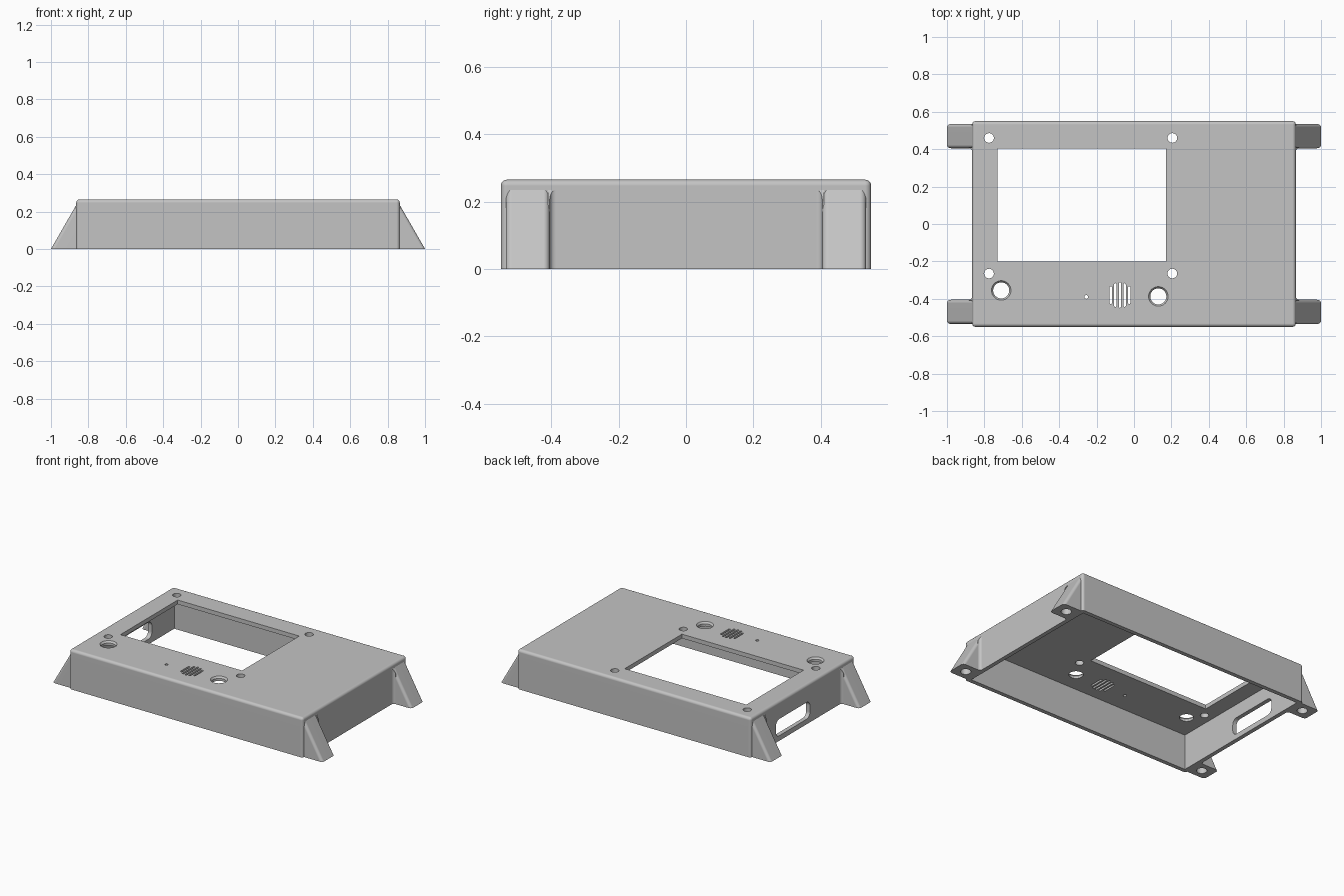
import bpy, bmesh, math
from mathutils import Vector, Matrix

old = bpy.data.objects.get("Cube")
if old:
    bpy.data.objects.remove(old, do_unlink=True)

HALF_X, HALF_Y, HEIGHT = 0.865, 0.55, 0.265
WALL, ROUND = 0.028, 0.018

grey = bpy.data.materials.new("light_grey_plastic")
grey.use_nodes = True
colour = (0.55, 0.55, 0.55, 1)
grey.diffuse_color = colour
grey.node_tree.nodes["Principled BSDF"].inputs["Base Color"].default_value = colour


def make_object(name, bm):
    bmesh.ops.recalc_face_normals(bm, faces=bm.faces)
    mesh = bpy.data.meshes.new(name)
    bm.to_mesh(mesh)
    bm.free()
    mesh.materials.append(grey)
    obj = bpy.data.objects.new(name, mesh)
    bpy.context.collection.objects.link(obj)
    return obj


def add_prism(bm, outline, low, high, top_scale=1.0):
    """Extrude an XY outline from low to high, scaling the upper end about its middle."""
    middle = sum((Vector(p) for p in outline), Vector((0, 0))) / len(outline)
    bottom = [bm.verts.new((x, y, low)) for x, y in outline]
    top = [bm.verts.new((*(middle + (Vector(p) - middle) * top_scale), high)) for p in outline]
    bm.faces.new(bottom)
    bm.faces.new(top)
    for i in range(len(outline)):
        j = (i + 1) % len(outline)
        bm.faces.new((bottom[i], bottom[j], top[j], top[i]))


def rectangle(x0, x1, y0, y1):
    return [(x0, y0), (x1, y0), (x1, y1), (x0, y1)]


def circle(x, y, radius, sides=32):
    return [(x + radius * math.cos(math.tau * i / sides),
             y + radius * math.sin(math.tau * i / sides)) for i in range(sides)]


def rounded_rectangle(x, y, half_w, half_h, radius, steps=6):
    points = []
    for corner, (sx, sy) in enumerate([(1, 1), (-1, 1), (-1, -1), (1, -1)]):
        for i in range(steps + 1):
            a = (corner + i / steps) * math.pi / 2
            points.append((x + sx * (half_w - radius) + radius * math.cos(a),
                           y + sy * (half_h - radius) + radius * math.sin(a)))
    return points


def cut(obj, outline, low, high, top_scale=1.0, matrix=None):
    bm = bmesh.new()
    add_prism(bm, outline, low, high, top_scale)
    if matrix:
        bm.transform(matrix)
    cutter = make_object("cutter", bm)
    cutter.hide_render = True
    mod = obj.modifiers.new("cut", "BOOLEAN")
    mod.operation, mod.solver, mod.object = "DIFFERENCE", "EXACT", cutter
    bpy.context.view_layer.objects.active = obj
    bpy.ops.object.modifier_apply(modifier=mod.name)
    bpy.data.objects.remove(cutter, do_unlink=True)


def smooth(obj):
    bpy.ops.object.select_all(action="DESELECT")
    obj.select_set(True)
    bpy.context.view_layer.objects.active = obj
    bpy.ops.object.shade_smooth_by_angle(angle=math.radians(30))
    mod = obj.modifiers.new("flat_face_normals", "WEIGHTED_NORMAL")
    mod.keep_sharp = True


# Housing: rounded block, open underneath
bm = bmesh.new()
add_prism(bm, rectangle(-HALF_X, HALF_X, -HALF_Y, HALF_Y), 0, HEIGHT)
edges = [e for e in bm.edges if max(v.co.z for v in e.verts) > 0.1]
bmesh.ops.bevel(bm, geom=edges, offset=ROUND, segments=5, profile=0.5, affect="EDGES")
housing = make_object("housing", bm)
inner_x, inner_y = HALF_X - WALL, HALF_Y - WALL
cut(housing, rectangle(-inner_x, inner_x, -inner_y, inner_y), -0.1, HEIGHT - WALL)

# Screen opening and its four screw holes
LOW, HIGH = HEIGHT - 0.06, HEIGHT + 0.05
cut(housing, rectangle(-0.73, 0.17, -0.2, 0.405), LOW, HIGH)
for x in (-0.775, 0.205):
    for y in (-0.265, 0.46):
        cut(housing, circle(x, y, 0.026, 16), LOW, HIGH)

# Control holes with a chamfered rim
for x, y in ((-0.71, -0.355), (0.13, -0.387)):
    cut(housing, circle(x, y, 0.043), LOW, HIGH)
    cut(housing, circle(x, y, 0.043), HEIGHT - 0.012, HEIGHT + 0.002, 1.25)

# Pin hole and speaker grille
cut(housing, circle(-0.255, -0.39, 0.01, 16), LOW, HIGH)
for i in range(-2, 3):
    offset = i * 0.0245
    half = math.sqrt(0.068 ** 2 - offset ** 2)
    cut(housing, rounded_rectangle(-0.075 + offset, -0.38, 0.0065, half, 0.006, 3), LOW, HIGH)

# Cable slot through the side wall
upright = Matrix(((0, 0, 1, 0), (1, 0, 0, 0), (0, 1, 0, 0), (0, 0, 0, 1)))
cut(housing, rounded_rectangle(0.105, 0.09, 0.18, 0.056, 0.035), -HALF_X - 0.1, -HALF_X + 0.1,
    matrix=upright)
smooth(housing)

# Sloping foot with rounded slope edges and a cove against the wall
FOOT_IN, FOOT_OUT, ROOT = 0.405, 0.535, HALF_X - 0.015
slope_point = Vector((1, 0, 0))
slope_normal = Vector((0.235, 0, 1 - HALF_X)).normalized()


def slice_slope(bm):
    cut_geom = bmesh.ops.bisect_plane(bm, geom=bm.verts[:] + bm.edges[:] + bm.faces[:],
                                      plane_co=slope_point, plane_no=slope_normal,
                                      clear_outer=True)["geom_cut"]
    bmesh.ops.holes_fill(bm, edges=[g for g in cut_geom if isinstance(g, bmesh.types.BMEdge)])


def build_foot(name, sx, sy):
    bm = bmesh.new()
    profile = [(ROOT, 0), (1, 0), (ROOT, (1 - ROOT) * 0.235 / (1 - HALF_X))]
    add_prism(bm, profile, FOOT_IN, FOOT_OUT)
    for v in bm.verts:
        v.co = (v.co.x, v.co.z, v.co.y)
    slanted = [e for e in bm.edges
               if abs(e.verts[0].co.x - e.verts[1].co.x) > 0.05
               and abs(e.verts[0].co.z - e.verts[1].co.z) > 0.05]
    bmesh.ops.bevel(bm, geom=slanted, offset=0.018, segments=5, profile=0.5, affect="EDGES")
    foot = make_object(name, bm)
    cut(foot, circle(0.925, 0.47, 0.032, 24), -0.1, 0.05)

    # Cove strip along the inner side
    cove = bmesh.new()
    r = 0.018
    outline = [(HALF_X - 0.005, FOOT_IN + 0.005), (HALF_X - 0.005, FOOT_IN - r)]
    outline += [(HALF_X + r - r * math.cos(a), FOOT_IN - r + r * math.sin(a))
                for a in (i * math.pi / 12 for i in range(7))]
    outline.append((HALF_X + r, FOOT_IN + 0.005))
    add_prism(cove, outline, 0, HEIGHT)
    slice_slope(cove)
    bmesh.ops.recalc_face_normals(cove, faces=cove.faces)
    cove.from_mesh(foot.data)
    cove.transform(Matrix.Diagonal((sx, sy, 1, 1)))
    bmesh.ops.recalc_face_normals(cove, faces=cove.faces)
    cove.to_mesh(foot.data)
    cove.free()
    smooth(foot)


for side, sx in (("left", 1), ("right", -1)):
    for end, sy in (("front", -1), ("back", 1)):
        build_foot(f"{end}_{side}_foot", sx, sy)
